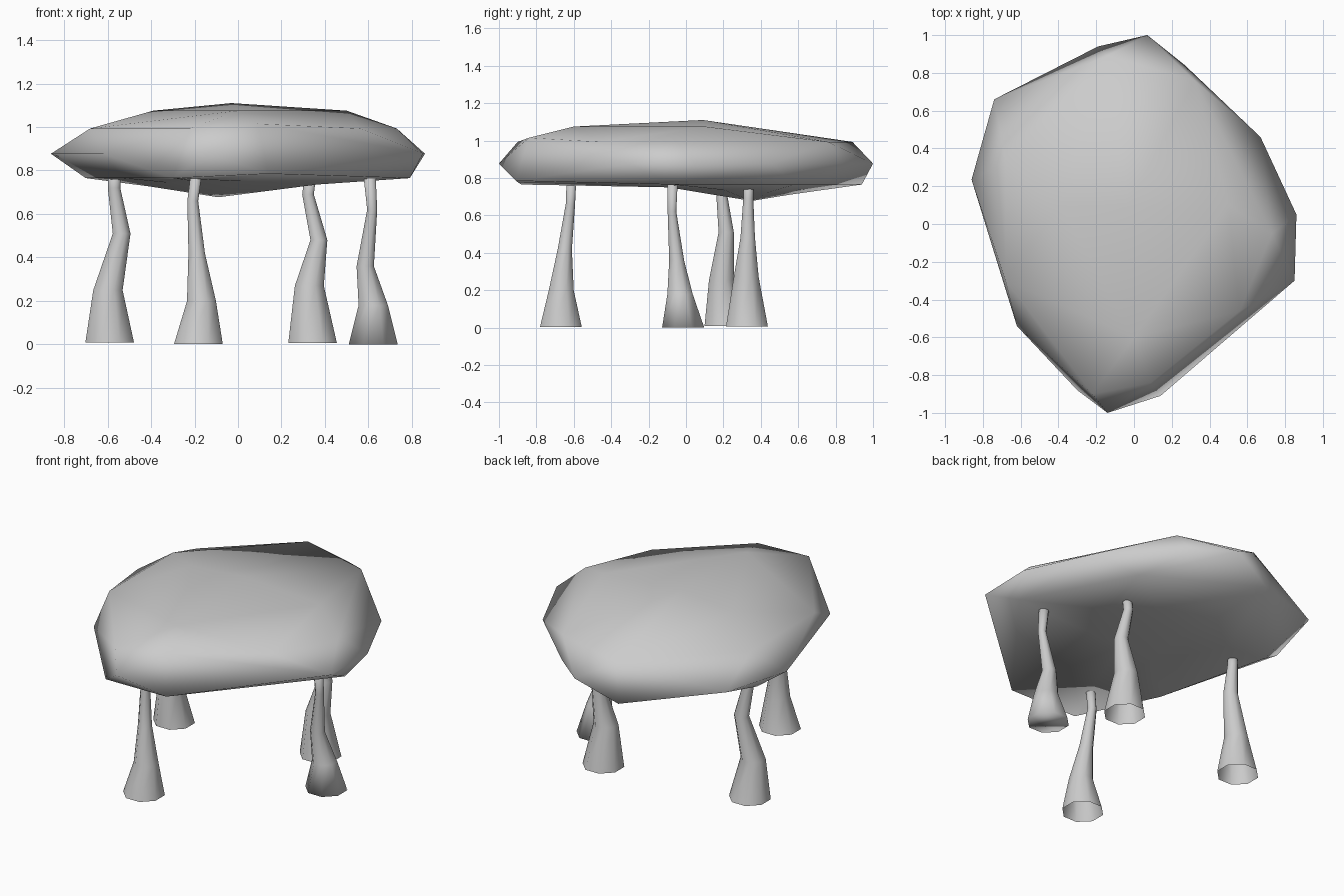
import bpy, bmesh, math
from mathutils import Vector

cube = bpy.data.objects.get("Cube")
if cube:
    bpy.data.objects.remove(cube, do_unlink=True)

COLOUR = (0.6, 0.6, 0.6, 1)
stone = bpy.data.materials.new("stone_grey")
stone.use_nodes = True
stone.diffuse_color = COLOUR
stone.node_tree.nodes["Principled BSDF"].inputs["Base Color"].default_value = COLOUR


def finish(bm, name):
    """Turn a bmesh into a smooth shaded stone object."""
    bmesh.ops.recalc_face_normals(bm, faces=bm.faces[:])
    mesh = bpy.data.meshes.new(name)
    bm.to_mesh(mesh)
    bm.free()
    mesh.materials.append(stone)
    for poly in mesh.polygons:
        poly.use_smooth = True
    obj = bpy.data.objects.new(name, mesh)
    bpy.context.collection.objects.link(obj)
    return obj


def make_leg(name, sections, closed_foot=False, sides=8):
    """Bent tapering leg; each section is x, y, z, radius."""
    bm = bmesh.new()
    rings = []
    for x, y, z, radius in sections:
        ring = []
        for i in range(sides):
            angle = math.tau * (i + 0.5) / sides
            ring.append(bm.verts.new((x + radius * math.cos(angle),
                                      y + radius * math.sin(angle), z)))
        rings.append(ring)
    for low, high in zip(rings, rings[1:]):
        for i in range(sides):
            j = (i + 1) % sides
            bm.faces.new((low[i], low[j], high[j], high[i]))
    bm.faces.new(rings[-1])
    if closed_foot:
        bm.faces.new(rings[0])
    return finish(bm, name)


def make_slab(name, levels, crown, low_point):
    """Boulder-like slab: hull of uneven rings, with a bulge underneath."""
    bm = bmesh.new()
    for height, ring in levels:
        for x, y in ring:
            bm.verts.new((x, y, height))
    for point in crown:
        bm.verts.new(point)
    bmesh.ops.convex_hull(bm, input=bm.verts[:])
    loose = [v for v in bm.verts if not v.link_faces]
    bmesh.ops.delete(bm, geom=loose, context='VERTS')

    # Replace the flat underside with an inner ring and a low point
    under = [f for f in bm.faces if all(v.co.z < 0.8 for v in f.verts)]
    bmesh.ops.delete(bm, geom=under, context='FACES')
    rim = [e for e in bm.edges if e.is_boundary]
    grown = bmesh.ops.extrude_edge_only(bm, edges=rim)["geom"]
    for v in grown:
        if isinstance(v, bmesh.types.BMVert):
            v.co.x += (low_point.x - v.co.x) * 0.48
            v.co.y += (low_point.y - v.co.y) * 0.65
            v.co.z = 0.75 - 0.07 * max(0, v.co.y)
    tip = bm.verts.new(low_point)
    for e in [e for e in bm.edges if e.is_boundary]:
        bm.faces.new((e.verts[0], e.verts[1], tip))
    bmesh.ops.triangulate(bm, faces=bm.faces[:])
    return finish(bm, name)


# Capstone
lower = [(-.3, -.88), (.79, -.07), (.45, .58), (-.19, .94), (-.7, .3), (-.53, -.4)]
middle = [(.07, 1), (-.74, .66), (-.86, .235), (-.62, -.54), (-.14, -1),
          (.36, -.69), (.85, -.3), (.86, .05), (.67, .46), (.27, .84)]
upper = [(-.68, -.3), (-.68, .33), (-.14, .89), (.32, .76),
         (.73, -.05), (.56, -.46), (-.22, -.9)]
crown = [(-.39, .1, 1.075), (.5, .1, 1.075), (0, -.6, 1.075), (-.03, .09, 1.11),
         (.09, -.84, 1.015), (.14, -.91, .785)]
make_slab("capstone", [(.765, lower), (.877, middle), (.993, upper)],
          crown, Vector((-.09, .35, .677)))

# Supporting legs, foot to top
make_leg("rear_leg_a", [
    (-.59, .211, .009, .121), (-.598, .19, .25, .073), (-.535, .215, .51, .044),
    (-.57, .19, .72, .031), (-.568, .19, .8, .031)])
make_leg("front_leg", [
    (-.182, -.669, .003, .121), (-.168, -.667, .2, .072), (-.19, -.648, .42, .041),
    (-.208, -.618, .66, .027), (-.19, -.612, .8, .028)])
make_leg("rear_leg_b", [
    (.343, .326, .006, .121), (.328, .322, .27, .072), (.372, .33, .48, .042),
    (.322, .333, .69, .029), (.335, .333, .8, .029)])
make_leg("side_leg", [
    (.622, -.015, 0, .122), (.622, -.032, .18, .073), (.585, -.05, .36, .043),
    (.617, -.075, .62, .025), (.603, -.072, .8, .031)], closed_foot=True)
